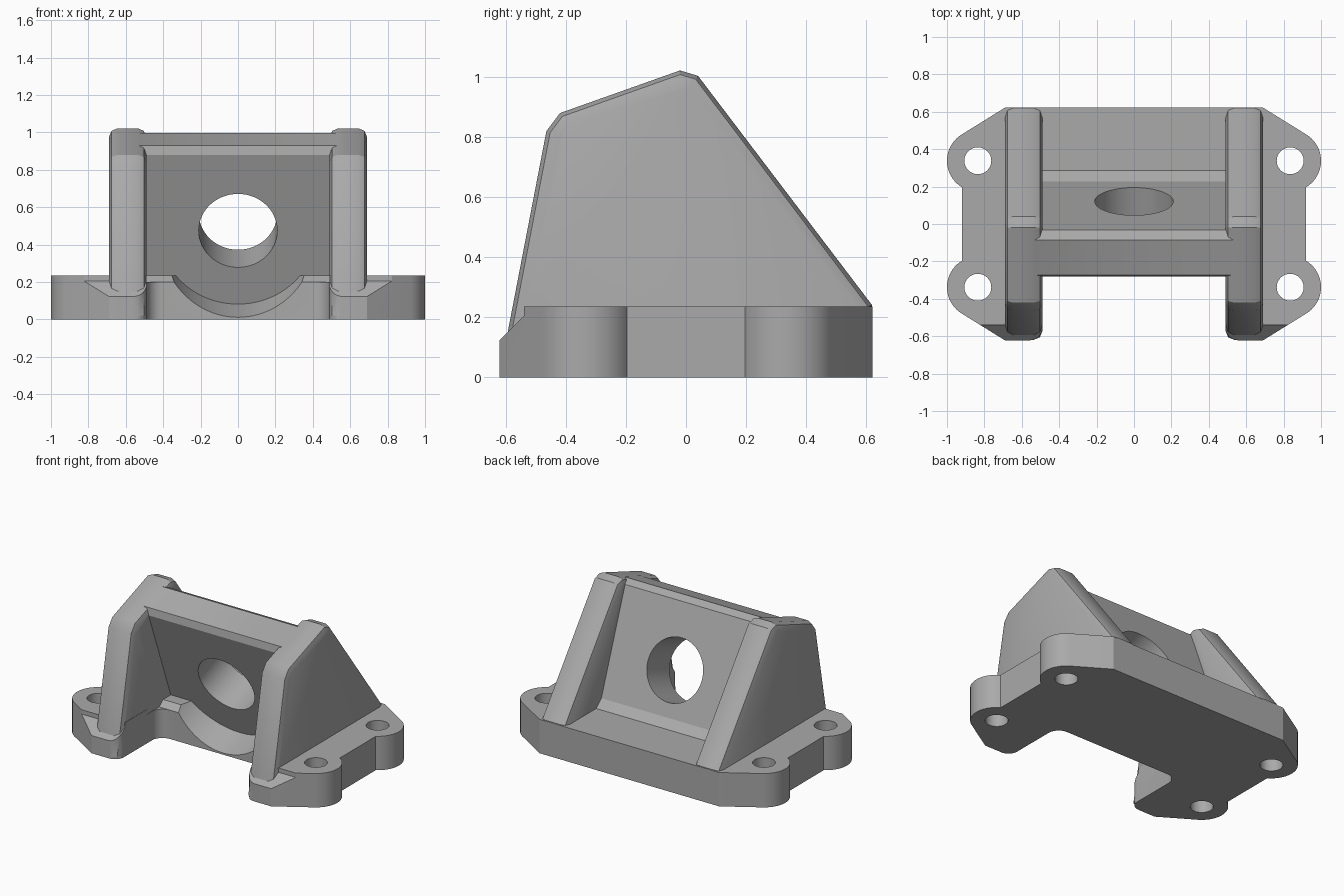
import bpy, bmesh, math
from mathutils import Vector, Matrix

if "Cube" in bpy.data.objects:
    bpy.data.objects.remove(bpy.data.objects["Cube"])

grey = bpy.data.materials.new("cast_grey")
grey.diffuse_color = (0.40, 0.40, 0.40, 1)
grey.use_nodes = True
grey.node_tree.nodes["Principled BSDF"].inputs["Base Color"].default_value = grey.diffuse_color


def make(name, bm):
    bmesh.ops.recalc_face_normals(bm, faces=bm.faces)
    mesh = bpy.data.meshes.new(name)
    bm.to_mesh(mesh)
    bm.free()
    mesh.materials.append(grey)
    ob = bpy.data.objects.new(name, mesh)
    bpy.context.collection.objects.link(ob)
    return ob


def prism(name, points, axis, lo, hi, bevel=0):
    """Extrude a closed profile along x (y,z points) or z (x,y points)."""
    bm = bmesh.new()
    put = (lambda p, t: (t, *p)) if axis == "x" else (lambda p, t: (*p, t))
    face = bm.faces.new([bm.verts.new(put(p, lo)) for p in points])
    new = bmesh.ops.extrude_face_region(bm, geom=[face])["geom"]
    move = Vector(put((0, 0), hi - lo))
    bmesh.ops.translate(bm, vec=move, verts=[v for v in new if isinstance(v, bmesh.types.BMVert)])
    bmesh.ops.recalc_face_normals(bm, faces=bm.faces)
    if bevel:
        rims = [e for e in bm.edges if abs(e.verts[0].co.x - e.verts[1].co.x) < 1e-5
                and max(v.co.z for v in e.verts) > 0.1]
        bmesh.ops.bevel(bm, geom=rims, offset=bevel, segments=2, profile=0.5, affect="EDGES")
    return make(name, bm)


def cylinder(name, radius, start, end, sides=64):
    start, end = Vector(start), Vector(end)
    bm = bmesh.new()
    rot = (end - start).to_track_quat("Z", "Y").to_matrix().to_4x4()
    bmesh.ops.create_cone(bm, cap_ends=True, segments=sides, radius1=radius, radius2=radius,
                          depth=(end - start).length,
                          matrix=Matrix.Translation((start + end) / 2) @ rot)
    return make(name, bm)


def combine(target, other, operation):
    mod = target.modifiers.new("bool", "BOOLEAN")
    mod.operation, mod.solver, mod.object = operation, "EXACT", other
    bpy.context.view_layer.objects.active = target
    bpy.ops.object.modifier_apply(modifier=mod.name)
    bpy.data.objects.remove(other)


def arc(cx, cy, r, a0, a1, n):
    angles = [math.radians(a0 + (a1 - a0) * i / n) for i in range(n + 1)]
    return [(cx + r * math.cos(a), cy + r * math.sin(a)) for a in angles]


# Base plate with four bolt lobes and an open front between the legs
half = [(0.69, 0.622)]
half += arc(0.835, 0.338, 0.165, 58, -59, 20)
half += arc(0.835, -0.338, 0.165, 59, -58, 20)
half += [(0.69, -0.622)]
half += arc(0.558, -0.552, 0.07, 270, 180, 6)
half += arc(0.408, -0.245, 0.08, 0, 90, 6)
outline = half + [(-x, y) for x, y in reversed(half)]
base = prism("mounting_bracket", outline, "z", 0, 0.235)

# Bolt holes
for x in (-0.835, 0.835):
    for y in (-0.338, 0.338):
        combine(base, cylinder("bolt_hole", 0.072, (x, y, -0.1), (x, y, 0.4), 32), "DIFFERENCE")

# Sloped toes of the legs and chamfered ledge below the bore
toe = [(-0.54, 0.3), (-0.54, 0.205), (-0.7, 0.045), (-0.7, 0.3)]
combine(base, prism("toe_cut", toe, "x", -1.2, 1.2), "DIFFERENCE")
ledge = [(-0.3, 0.3), (-0.3, 0.2), (-0.165, 0.2), (-0.12, 0.236), (-0.12, 0.3)]
combine(base, prism("ledge_cut", ledge, "x", -0.495, 0.495), "DIFFERENCE")

# Round relief in the ledge, square to the leaning plate
centre = Vector((0, -0.128, 0.475))
axis = Vector((0, 0.935, 0.355)).normalized()
combine(base, cylinder("relief", 0.42, centre - axis * 0.8, centre + axis * 0.02, 96), "DIFFERENCE")

# Leaning plate with bore
plate_profile = [(0.044, 0.02), (-0.281, 0.88), (-0.273, 0.93), (-0.085, 0.997),
                 (-0.032, 0.975), (0.228, 0.285), (0.285, 0.235), (0.285, 0.02)]
plate = prism("leaning_plate", plate_profile, "x", -0.59, 0.59)
combine(plate, cylinder("bore", 0.21, centre - axis * 0.3, centre + axis * 0.6), "DIFFERENCE")

# Side walls with softened rims
wall_profile = [(-0.619, 0.02), (-0.465, 0.82), (-0.42, 0.88), (-0.02, 1.022),
                (0.04, 1.004), (0.62, 0.24), (0.62, 0.02)]
for lo, hi in ((-0.69, -0.49), (0.49, 0.69)):
    combine(plate, prism("side_wall", wall_profile, "x", lo, hi, 0.045), "UNION")
combine(base, plate, "UNION")

bpy.context.view_layer.objects.active = base
base.select_set(True)
bpy.ops.object.shade_smooth_by_angle(angle=math.radians(25))
